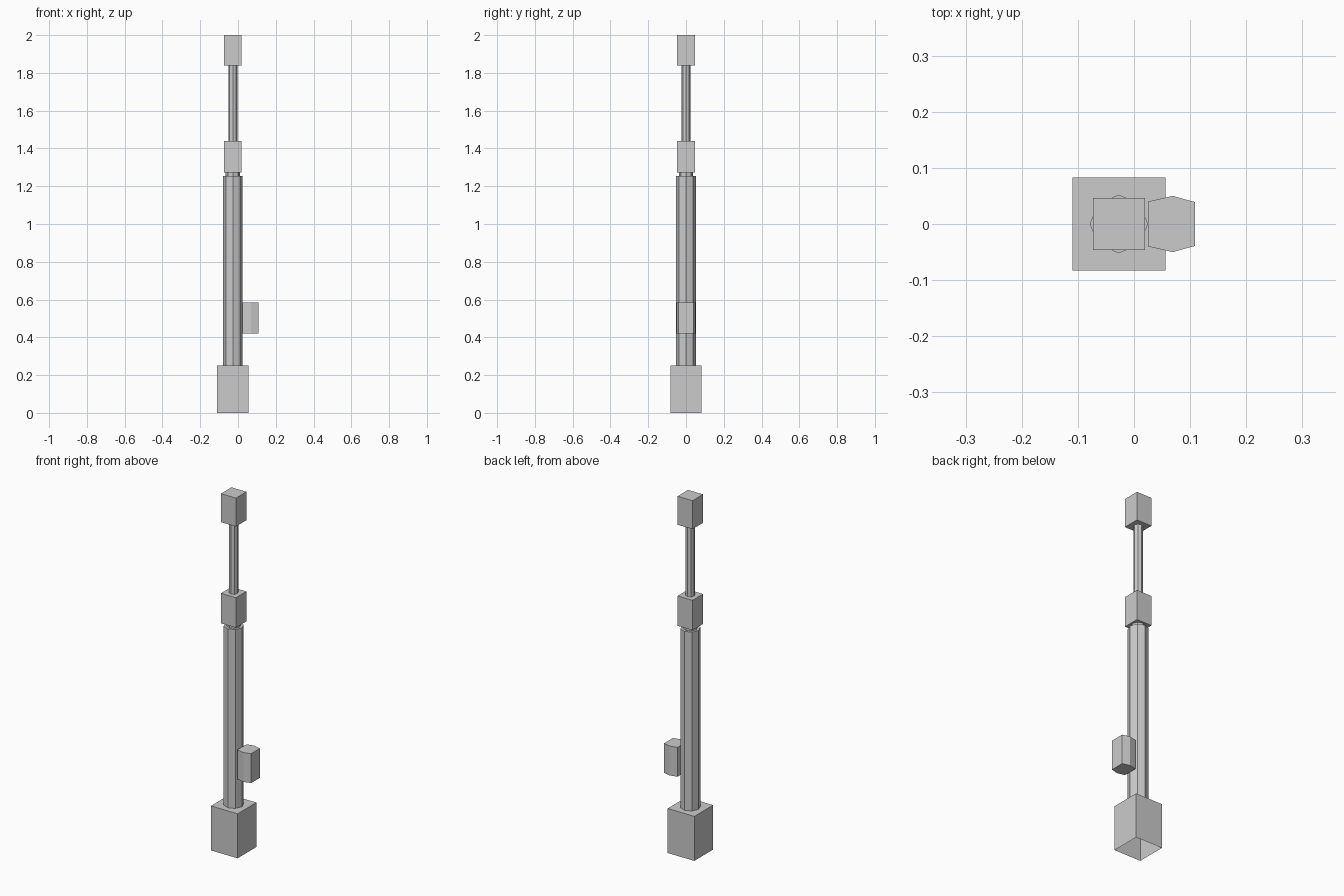
import bpy, bmesh, math

if "Cube" in bpy.data.objects:
    bpy.data.objects.remove(bpy.data.objects["Cube"])

CX = -0.027  # axis of the mast


def prism(name, pts, z0, z1, bottom=True):
    """Extrude a counter-clockwise outline from z0 to z1."""
    bm = bmesh.new()
    lo = [bm.verts.new((x, y, z0)) for x, y in pts]
    hi = [bm.verts.new((x, y, z1)) for x, y in pts]
    n = len(pts)
    for i in range(n):
        j = (i + 1) % n
        bm.faces.new((lo[i], lo[j], hi[j], hi[i]))
    bm.faces.new(hi)
    if bottom:
        bm.faces.new(lo[::-1])
    me = bpy.data.meshes.new(name)
    bm.to_mesh(me)
    bm.free()
    ob = bpy.data.objects.new(name, me)
    bpy.context.collection.objects.link(ob)
    return ob


def square(h):
    return [(CX - h, -h), (CX + h, -h), (CX + h, h), (CX - h, h)]


def octagon(r):
    return [(CX + r * math.cos(i * math.pi / 4), r * math.sin(i * math.pi / 4))
            for i in range(8)]


# Foot block, open underneath
prism("base_block", square(0.083), 0, 0.25, bottom=False)
# Main column and the narrow neck above it
prism("main_column", octagon(0.052), 0.25, 1.255)
prism("neck", octagon(0.038), 1.255, 1.275)
# Collar, thin rod and head
prism("collar_block", square(0.0465), 1.272, 1.44)
prism("upper_rod", octagon(0.024), 1.44, 1.84)
prism("head_block", square(0.0465), 1.84, 2.0)
# Six-sided box on the side of the column
prism("side_box", [(0.025, -0.040), (0.069, -0.050), (0.109, -0.039),
                   (0.109, 0.039), (0.069, 0.050), (0.025, 0.040)], 0.42, 0.585)
